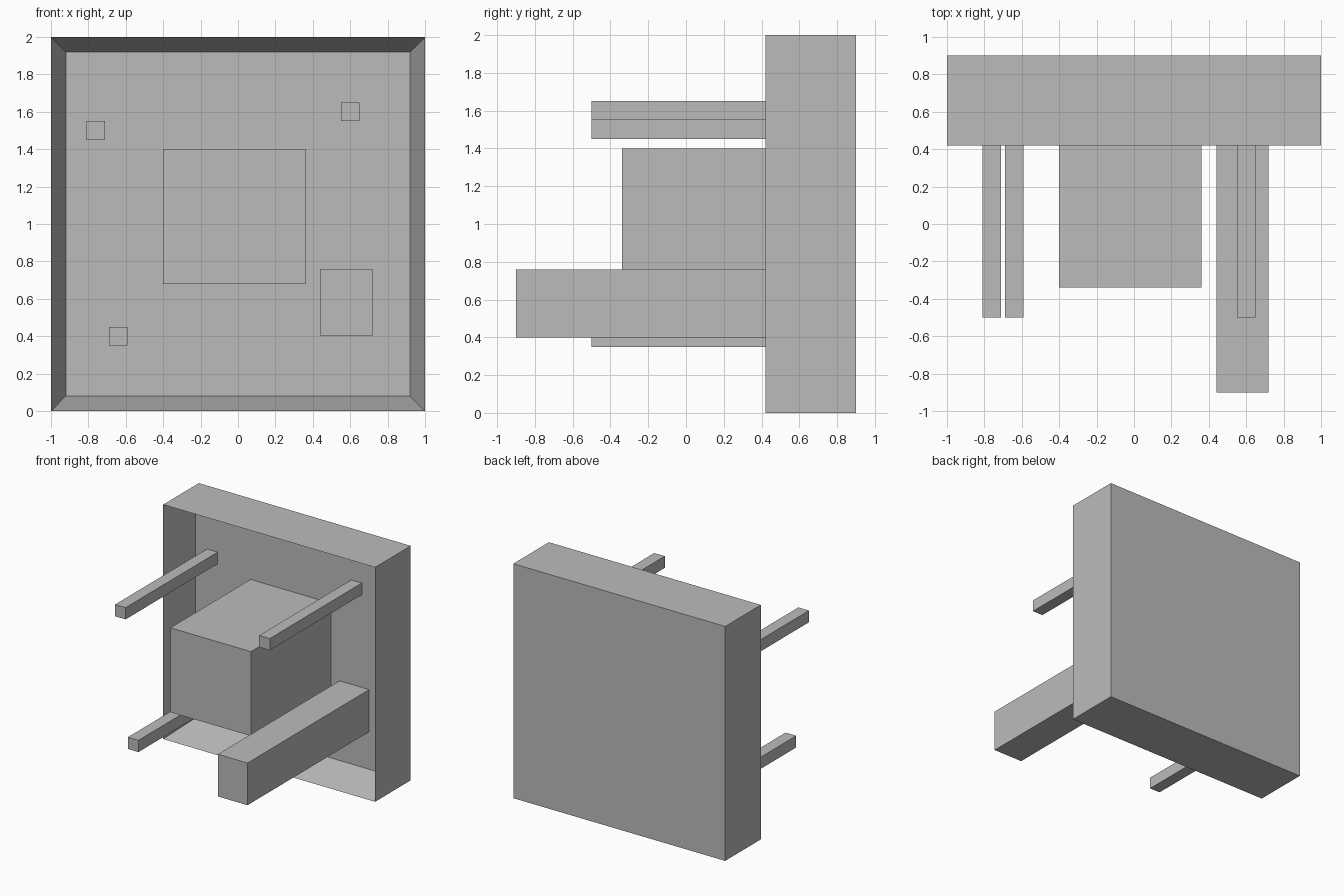
import bpy, bmesh
from mathutils import Vector

if "Cube" in bpy.data.objects:
    bpy.data.objects.remove(bpy.data.objects["Cube"])

grey = bpy.data.materials.new("plain grey")
grey.diffuse_color = (0.5, 0.5, 0.5, 1)
grey.use_nodes = True
grey.node_tree.nodes["Principled BSDF"].inputs["Base Color"].default_value = grey.diffuse_color

FRONT, FLOOR, BACK = 0.42, 0.74, 0.90   # frame front, recess floor, frame back
RIM = 0.08


def box(name, x, y, z):
    """Axis-aligned box from (min, max) ranges, returned with its bmesh."""
    bm = bmesh.new()
    bmesh.ops.create_cube(bm, size=1)
    lo, hi = Vector((x[0], y[0], z[0])), Vector((x[1], y[1], z[1]))
    for v in bm.verts:
        v.co = Vector([lo[i] if v.co[i] < 0 else hi[i] for i in range(3)])
    return name, bm


def finish(name, bm):
    mesh = bpy.data.meshes.new(name)
    bm.to_mesh(mesh)
    bm.free()
    mesh.materials.append(grey)
    obj = bpy.data.objects.new(name, mesh)
    bpy.context.collection.objects.link(obj)
    return obj


# Shallow tray standing upright: inset the front face, then push it back
name, bm = box("tray", (-1, 1), (FRONT, BACK), (0, 2))
bm.normal_update()
face = min(bm.faces, key=lambda f: f.calc_center_median().y)
bmesh.ops.inset_region(bm, faces=[face], thickness=RIM, use_even_offset=True)
for v in face.verts:
    v.co.y = FLOOR
bm.normal_update()
finish(name, bm)

# Blocks and bars rising from the recess floor: x range, front y, z range
parts = {
    "centre_block": ((-0.40, 0.36), -0.34, (0.68, 1.40)),
    "long_beam": ((0.44, 0.72), -0.90, (0.40, 0.76)),
    "upper_left_bar": ((-0.81, -0.71), -0.50, (1.45, 1.55)),
    "upper_right_bar": ((0.55, 0.65), -0.50, (1.55, 1.65)),
    "lower_left_bar": ((-0.69, -0.59), -0.50, (0.35, 0.45)),
}
for part, (x, y, z) in parts.items():
    finish(*box(part, x, (y, FLOOR), z))
